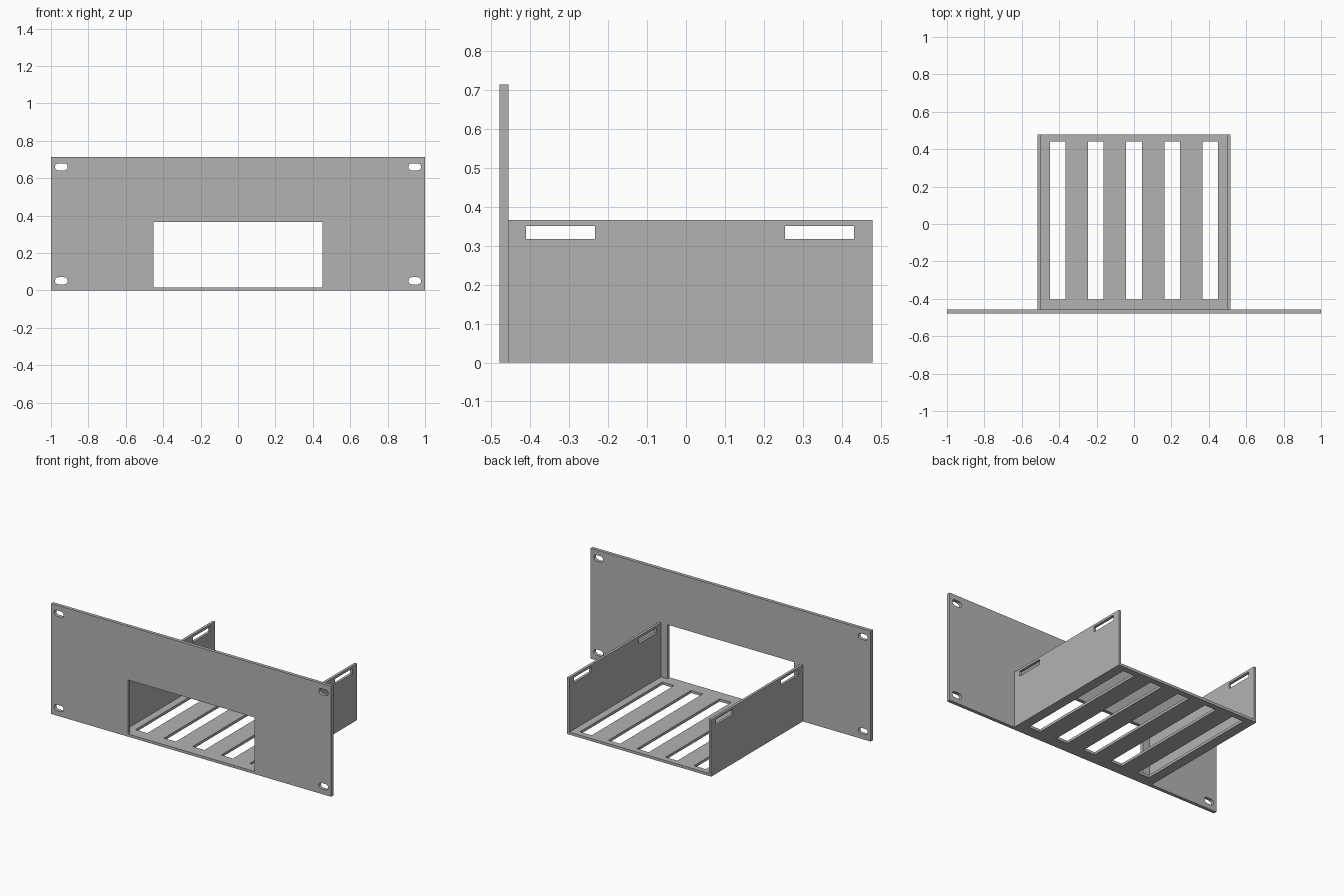
import bpy
import bmesh
from math import pi, cos, sin
from mathutils import Matrix, Vector

cube = bpy.data.objects.get("Cube")
if cube:
    bpy.data.objects.remove(cube, do_unlink=True)

# Single painted metal colour
GREY = (0.45, 0.45, 0.45, 1)
metal = bpy.data.materials.new("grey_metal")
metal.use_nodes = True
metal.diffuse_color = GREY
metal.node_tree.nodes["Principled BSDF"].inputs["Base Color"].default_value = GREY

# Main dimensions
FRONT, BACK = -0.478, 0.478
PANEL_T, SHEET = 0.022, 0.017
PANEL_H, WALL_H = 0.713, 0.366
TRAY_X = 0.515
INNER = FRONT + PANEL_T


def rect(u0, u1, v0, v1):
    return [(u0, v0), (u1, v0), (u1, v1), (u0, v1)]


def rounded_slot(u, v, length, height, steps=8):
    """Slot outline with half-round ends."""
    r, half = height / 2, (length - height) / 2
    points = []
    for side, start in ((1, -pi / 2), (-1, pi / 2)):
        for i in range(steps + 1):
            a = start + pi * i / steps
            points.append((u + side * half + r * cos(a), v + r * sin(a)))
    return points


def plate(name, outline, holes, u_axis, v_axis, origin, depth):
    """Flat sheet with holes, drawn on the u/v axes and extruded by depth."""
    bm = bmesh.new()
    edges = []
    for loop in [outline] + holes:
        verts = [bm.verts.new((u, v, 0)) for u, v in loop]
        edges += [bm.edges.new((verts[i - 1], verts[i])) for i in range(len(verts))]
    bmesh.ops.triangle_fill(bm, edges=edges, use_beauty=True)
    solid = bmesh.ops.extrude_face_region(bm, geom=bm.faces[:], use_keep_orig=True)
    moved = [g for g in solid["geom"] if isinstance(g, bmesh.types.BMVert)]
    bmesh.ops.translate(bm, verts=moved, vec=(0, 0, depth))
    u, v = Vector(u_axis), Vector(v_axis)
    basis = Matrix((u, v, u.cross(v))).transposed().to_4x4()
    bmesh.ops.transform(bm, matrix=Matrix.Translation(origin) @ basis, verts=bm.verts)
    bmesh.ops.recalc_face_normals(bm, faces=bm.faces)
    mesh = bpy.data.meshes.new(name)
    bm.to_mesh(mesh)
    bm.free()
    mesh.materials.append(metal)
    obj = bpy.data.objects.new(name, mesh)
    bpy.context.collection.objects.link(obj)
    return obj


X, Y, Z = (1, 0, 0), (0, 1, 0), (0, 0, 1)

# Front panel with window and four mounting slots
mounts = [rounded_slot(x, z, 0.068, 0.038)
          for x in (-0.945, 0.945) for z in (0.052, PANEL_H - 0.052)]
window = rect(-0.451, 0.451, SHEET, WALL_H)
plate("front_panel", rect(-1, 1, 0, PANEL_H), [window] + mounts,
      X, Z, (0, INNER, 0), -PANEL_T).location = (0, 0, 0)
panel = bpy.data.objects["front_panel"]
# The u x v direction points to the front, so keep the sheet in front of the tray
if min(v.co.y for v in panel.data.vertices) > FRONT + PANEL_T / 2:
    panel.location.y = -PANEL_T

# Tray floor with five ventilation slots
vents = [rect(0.204 * i - 0.042, 0.204 * i + 0.042, -0.403, 0.44) for i in range(-2, 3)]
plate("tray_floor", rect(-TRAY_X, TRAY_X, INNER, BACK), vents,
      X, Y, (0, 0, 0), SHEET)

# Side walls with two strap slots each
straps = [rect(y, y + 0.177, 0.317, 0.351) for y in (-0.41, 0.254)]
for name, x in (("right_wall", -TRAY_X), ("left_wall", TRAY_X - SHEET)):
    plate(name, rect(INNER, BACK, SHEET, WALL_H), straps, Y, Z, (x, 0, 0), SHEET)
